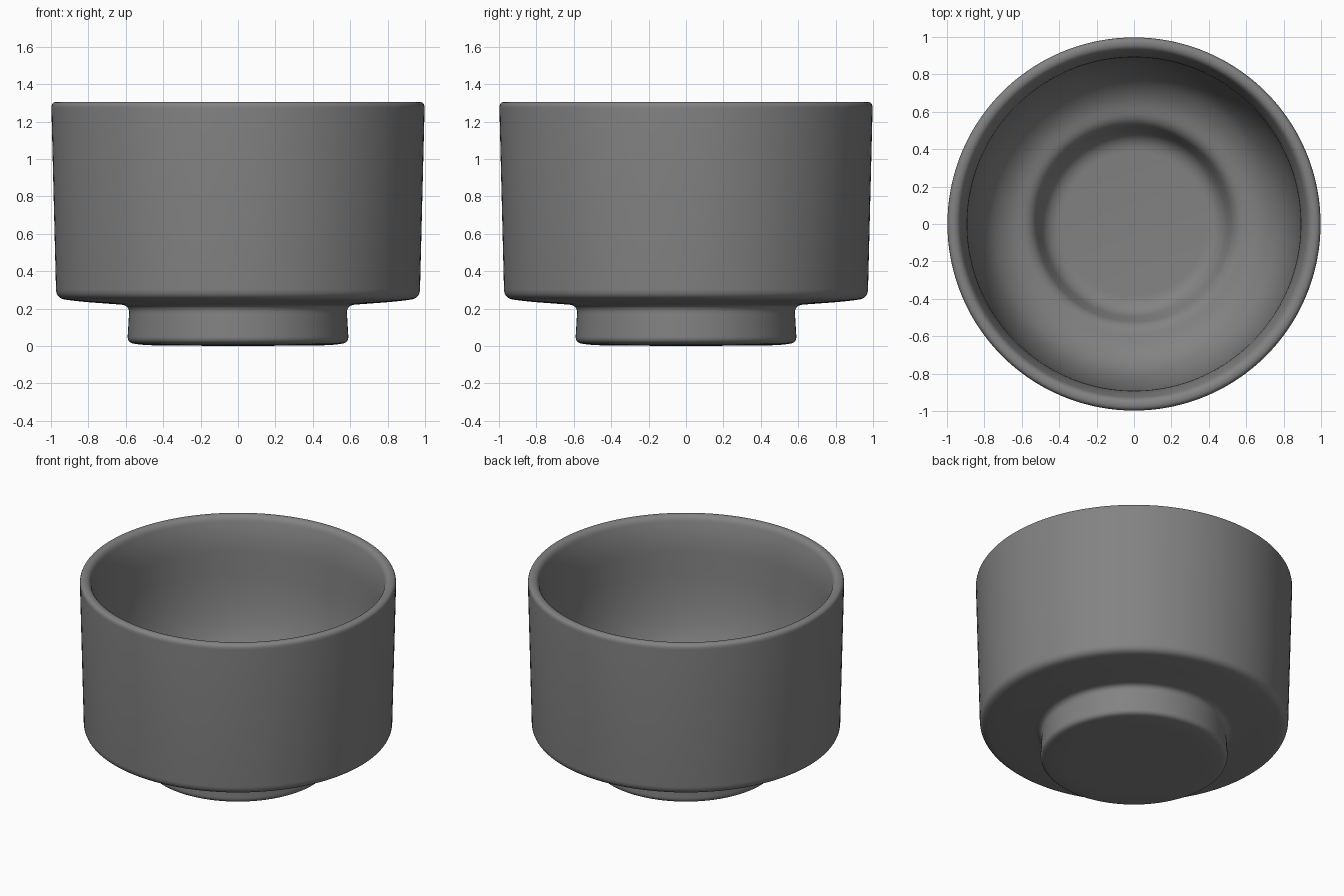
import bpy, bmesh
from math import pi, radians
from mathutils import Vector

if "Cube" in bpy.data.objects:
    bpy.data.objects.remove(bpy.data.objects["Cube"])

# Bowl cross-section: (radius, height, corner rounding)
PROFILE = [
    (0.0, 0.0, 0), (0.50, 0.004, 0.08),
    (0.592, 0.018, 0.035),                            # foot base
    (0.58, 0.218, 0.045),                             # foot side
    (0.85, 0.238, 0.08), (0.972, 0.255, 0.05),        # underside of the body
    (0.9985, 1.306, 0.035),                           # outer wall
    (0.935, 1.306, 0.04),                             # rim
    (0.895, 1.16, 0.1),                               # inside of the rim
    (0.88, 0.74, 0.2), (0.81, 0.47, 0.2),             # inner wall
    (0.69, 0.345, 0.1), (0.54, 0.31, 0.05),           # inner floor
    (0.465, 0.13, 0.08),                              # step into the foot well
    (0.0, 0.12, 0),                                   # well floor
]


def rounded(profile, steps=8):
    """Replace each corner with a smooth curve that starts and ends on its two sides."""
    pts = [Vector((r, 0, z)) for r, z, _ in profile]
    out = [pts[0]]
    for i in range(1, len(pts) - 1):
        p, a, b = pts[i], pts[i - 1] - pts[i], pts[i + 1] - pts[i]
        d = profile[i][2]
        s = p + a.normalized() * min(d, a.length * 0.5)
        e = p + b.normalized() * min(d, b.length * 0.5)
        for k in range(steps + 1):
            t = k / steps
            out.append(s * (1 - t) ** 2 + p * 2 * t * (1 - t) + e * t * t)
    return out + [pts[-1]]


# Spin the cross-section into a closed bowl
bm = bmesh.new()
verts = [bm.verts.new(p) for p in rounded(PROFILE)]
edges = [bm.edges.new(pair) for pair in zip(verts, verts[1:])]
bmesh.ops.spin(bm, geom=verts + edges, cent=(0, 0, 0), axis=(0, 0, 1),
               angle=2 * pi, steps=128, use_merge=True)
bmesh.ops.remove_doubles(bm, verts=bm.verts, dist=0.0002)
bmesh.ops.recalc_face_normals(bm, faces=bm.faces)

mesh = bpy.data.meshes.new("bowl")
bm.to_mesh(mesh)
bm.free()
bowl = bpy.data.objects.new("bowl", mesh)
bpy.context.collection.objects.link(bowl)

# Dark grey glaze
glaze = bpy.data.materials.new("dark_grey_glaze")
glaze.diffuse_color = (0.225, 0.225, 0.225, 1)
glaze.use_nodes = True
glaze.node_tree.nodes["Principled BSDF"].inputs["Base Color"].default_value = glaze.diffuse_color
mesh.materials.append(glaze)

bpy.context.view_layer.objects.active = bowl
bowl.select_set(True)
bpy.ops.object.shade_smooth_by_angle(angle=radians(40))
